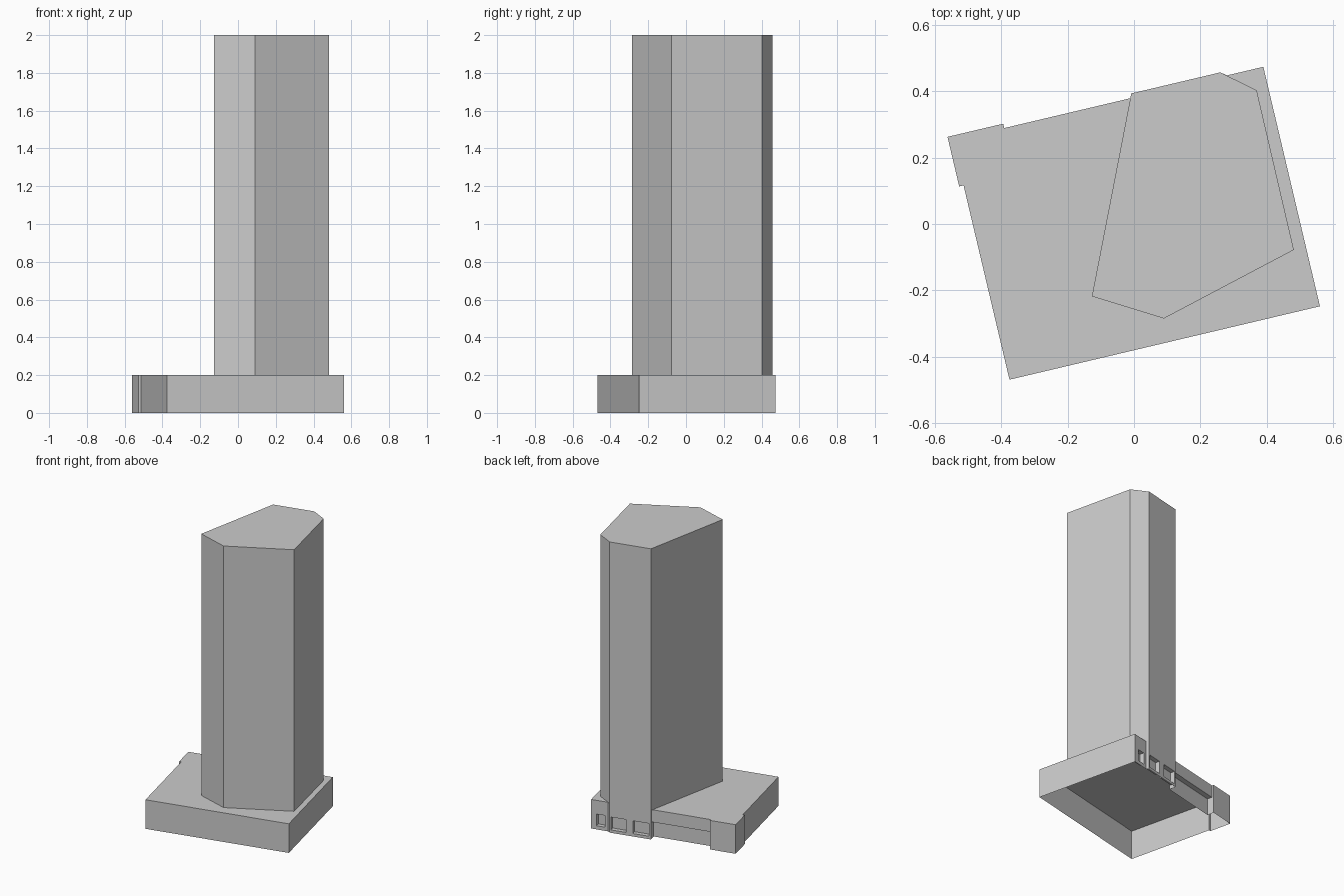
import bpy, bmesh, math

if "Cube" in bpy.data.objects:
    bpy.data.objects.remove(bpy.data.objects["Cube"])

ROOF, TOP = 0.2, 2.0
ANG = math.radians(13.3)
C, S = math.cos(ANG), math.sin(ANG)
CORNER = (0.39, 0.474)          # back right corner of the base


def plan(u, v):
    """Plan position: u runs along the back wall from the right, v points outward."""
    return (CORNER[0] - u * C - v * S, CORNER[1] - u * S + v * C)


def pt(u, v, z):
    return (*plan(u, v), z)


def make(name, faces):
    bm = bmesh.new()
    for f in faces:
        bm.faces.new([bm.verts.new(p) for p in f])
    bmesh.ops.remove_doubles(bm, verts=bm.verts, dist=0.0001)
    me = bpy.data.meshes.new(name)
    bm.to_mesh(me)
    bm.free()
    ob = bpy.data.objects.new(name, me)
    bpy.context.collection.objects.link(ob)
    return ob


def wall(p, q, z0, z1):
    return [(*p, z0), (*q, z0), (*q, z1), (*p, z1)]


def bay(u0, u1, v, a, b, za, zb, depth):
    """Flat wall bay with a rectangular recess."""
    faces = []
    us, zs = [u0, a, b, u1], [0, za, zb, ROOF]
    for i in range(3):
        for j in range(3):
            d = depth if i == j == 1 else 0
            if us[i + 1] > us[i] and zs[j + 1] > zs[j]:
                faces.append([pt(us[i + m], v - d, zs[j + n])
                              for m, n in ((0, 0), (1, 0), (1, 1), (0, 1))])
    ring = [(a, za), (b, za), (b, zb), (a, zb)]
    for i in range(4):
        (k, z), (l, y) = ring[i], ring[(i + 1) % 4]
        if z == y == 0:
            continue
        faces.append([pt(k, v, z), pt(l, v, y), pt(l, v - depth, y), pt(k, v - depth, z)])
    return faces


W, D, OUT = 0.962, 0.742, 0.0135   # base width, depth, projection of bays
T0, T1, B0 = 0.130, 0.406, 0.803   # tower front and corner block limits

# base outline, counter-clockwise
outline = [(0, 0), (0.113, 0), (T0, OUT), (T1, OUT), (T1, 0), (B0, 0), (B0, OUT),
           (W + OUT, OUT), (W + OUT, -0.14), (W, -0.14), (W, -D), (0, -D)]
pts = [plan(*p) for p in outline]
bays = {0, 2, 4}                   # wall runs built with recesses below
make("base_walls", [wall(pts[i], pts[(i + 1) % len(pts)], 0, ROOF)
                    for i in range(len(pts)) if i not in bays])
make("base_roof", [[(*p, ROOF) for p in pts]])

# back facade: three windows and the long undercut wall
make("small_window_bay", bay(0, 0.113, 0, 0.037, 0.092, 0.025, 0.105, 0.03))
make("middle_window_bay", bay(T0, 0.26, OUT, 0.138, 0.238, 0.02, 0.108, 0.03))
make("wide_window_bay", bay(0.26, T1, OUT, 0.285, 0.395, 0.02, 0.108, 0.03))
make("undercut_wall", bay(T1, B0, 0, T1, B0, 0, 0.115, 0.035))

# six-sided tower
tower = [plan(T0, OUT), plan(T1, OUT), (-0.127, -0.218), (0.09, -0.285),
         (0.482, -0.078), (0.37, 0.403)]
make("tower", [wall(tower[i], tower[(i + 1) % 6], ROOF, TOP) for i in range(6)]
     + [[(*p, TOP) for p in tower]])
